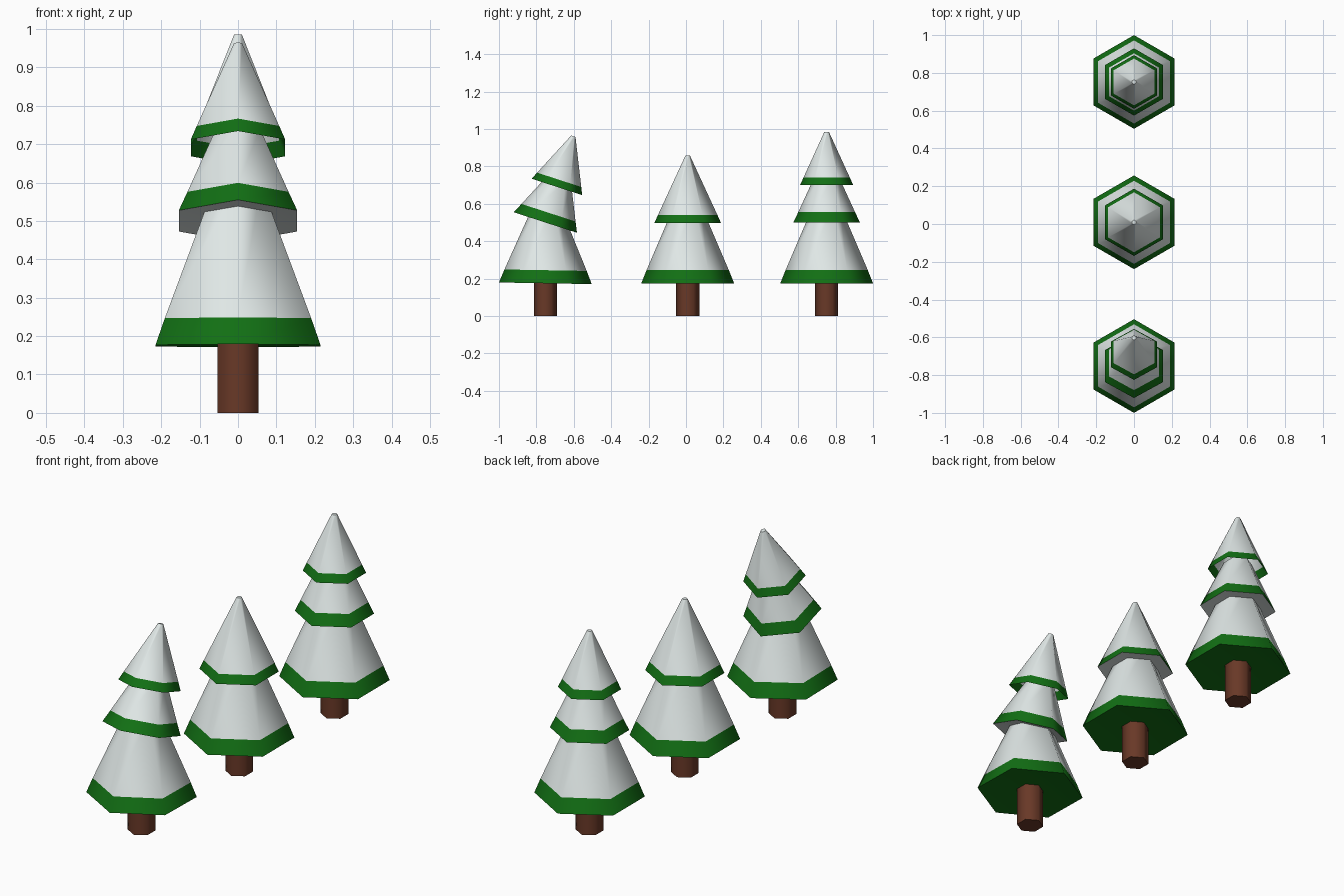
import bpy, bmesh, math
from mathutils import Matrix

cube = bpy.data.objects.get("Cube")
if cube:
    bpy.data.objects.remove(cube, do_unlink=True)


def make_material(name, color):
    mat = bpy.data.materials.new(name)
    mat.use_nodes = True
    mat.diffuse_color = (*color, 1)
    mat.node_tree.nodes["Principled BSDF"].inputs["Base Color"].default_value = (*color, 1)
    return mat


SNOW = make_material("snow_white", (0.74, 0.80, 0.79))
GREEN = make_material("needle_green", (0.006, 0.16, 0.007))
BARK = make_material("bark_brown", (0.14, 0.04, 0.02))


def hex_part(name, profile, mats, place, cap=None, recess=0.0):
    """Six-sided lathe of (radius, height) points, one material per band."""
    bm = bmesh.new()
    rings = []
    for radius, z in profile:
        angles = [math.radians(90 + 60 * k) for k in range(6)]
        rings.append([bm.verts.new((radius * math.cos(a), radius * math.sin(a), z))
                      for a in angles])
    slots = list(dict.fromkeys(mats + ([cap] if cap else [])))
    for low, high, mat in zip(rings, rings[1:], mats):
        for k in range(6):
            n = (k + 1) % 6
            face = bm.faces.new((low[k], low[n], high[n], high[k]))
            face.material_index = slots.index(mat)
    bm.faces.new(rings[-1]).material_index = slots.index(mats[-1])
    # Underside, hollowed slightly towards the middle
    if cap:
        centre = bm.verts.new((0, 0, profile[0][1] + recess))
        for k in range(6):
            face = bm.faces.new((rings[0][(k + 1) % 6], rings[0][k], centre))
            face.material_index = slots.index(cap)
    mesh = bpy.data.meshes.new(name)
    bm.to_mesh(mesh)
    bm.free()
    for mat in slots:
        mesh.materials.append(mat)
    obj = bpy.data.objects.new(name, mesh)
    bpy.context.collection.objects.link(obj)
    obj.matrix_world = place
    bpy.ops.object.select_all(action="DESELECT")
    obj.select_set(True)
    bpy.context.view_layer.objects.active = obj
    bpy.ops.object.shade_smooth_by_angle(angle=math.radians(65))


def tier(name, y, z, lean, base, band, top, cap):
    """Snowy cone with a green band at its rim; band and top are (radius, height)."""
    place = Matrix.Translation((0, y, z)) @ Matrix.Rotation(math.radians(-lean), 4, "X")
    hex_part(name, [(base, 0), band, top], [GREEN, SNOW], place, cap, 0.02)


def tree(name, y, tiers, lean=0):
    # Trunk
    hex_part(name + "_trunk", [(0.062, 0), (0.062, 0.22)], [BARK],
             Matrix.Translation((0, y, 0)), BARK)
    # Bottom tier
    tier(name + "_bottom_tier", y, 0.175, lean / 18, 0.248, (0.220, 0.07), (0.07, 0.42), GREEN)
    # Upper tiers, following the lean
    slant = math.tan(math.radians(lean))
    if tiers == 2:
        tier(name + "_top_tier", y, 0.498, lean, 0.178, (0.159, 0.042), (0.012, 0.36), SNOW)
    else:
        tier(name + "_middle_tier", y, 0.5, lean, 0.178, (0.152, 0.055), (0.067, 0.24), SNOW)
        tier(name + "_top_tier", y + 0.19 * slant, 0.70 - 0.03 * slant, lean,
             0.142, (0.124, 0.04), (0.012, 0.285), None)


tree("leaning_tree", -0.752, 3, lean=18)
tree("short_tree", 0.009, 2)
tree("tall_tree", 0.752, 3)
